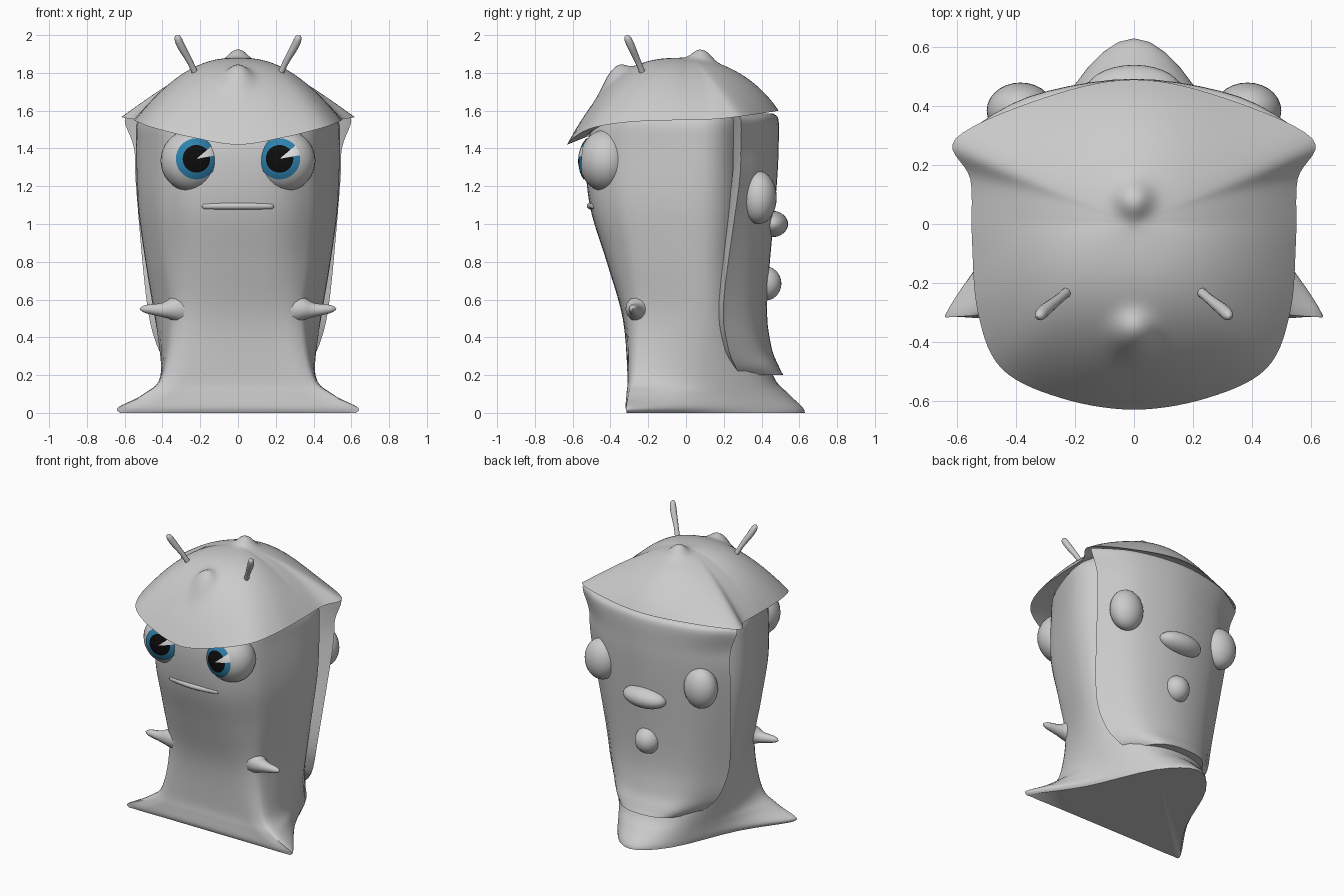
import bpy, bmesh, math
from mathutils import Vector

if "Cube" in bpy.data.objects:
    bpy.data.objects.remove(bpy.data.objects["Cube"])


def mat(name, rgb):
    m = bpy.data.materials.new(name)
    m.diffuse_color = (*rgb, 1)
    m.use_nodes = True
    m.node_tree.nodes["Principled BSDF"].inputs["Base Color"].default_value = m.diffuse_color
    return m


GREY = mat("clay grey", (0.6, 0.6, 0.6))
BLUE = mat("iris blue", (0.027, 0.22, 0.42))
BLACK = mat("pupil black", (0.004, 0.004, 0.004))
WHITE = mat("glint white", (1.0, 1.0, 1.0))


def spline(pts, n, closed=False):
    """Smooth curve passing through every point."""
    pts = [Vector(p) for p in pts]
    k, out = len(pts), []
    for i in range(k if closed else k - 1):
        if closed:
            a, b, c, d = (pts[(i + j) % k] for j in (-1, 0, 1, 2))
        else:
            a, b, c, d = pts[max(i - 1, 0)], pts[i], pts[i + 1], pts[min(i + 2, k - 1)]
        for s in range(n):
            u = s / n
            out.append(0.5 * (2 * b + (c - a) * u + (2 * a - 5 * b + 4 * c - d) * u ** 2
                              + (3 * b - a - 3 * c + d) * u ** 3))
    return out if closed else out + [pts[-1]]


def finish(name, bm, mats, angle=35):
    bmesh.ops.recalc_face_normals(bm, faces=bm.faces)
    me = bpy.data.meshes.new(name)
    bm.to_mesh(me)
    bm.free()
    for m in mats:
        me.materials.append(m)
    ob = bpy.data.objects.new(name, me)
    bpy.context.collection.objects.link(ob)
    bpy.ops.object.select_all(action='DESELECT')
    ob.select_set(True)
    bpy.context.view_layer.objects.active = ob
    bpy.ops.object.shade_smooth_by_angle(angle=math.radians(angle))
    return ob


def loft(name, rings, angle=35):
    bm = bmesh.new()
    rows = [[bm.verts.new(p) for p in r] for r in rings]
    n = len(rows[0])
    for a, b in zip(rows, rows[1:]):
        for i in range(n):
            j = (i + 1) % n
            bm.faces.new((a[i], a[j], b[j], b[i]))
    bm.faces.new(rows[0])
    bm.faces.new(rows[-1])
    return finish(name, bm, [GREY], angle)


def across(rings, n):
    """Smooth a stack of equal rings along its length."""
    cols = [spline(c, n) for c in zip(*rings)]
    return [list(r) for r in zip(*cols)]


def mirrored(half):
    """Half outline from front centre to back centre, completed on the -x side."""
    return list(half) + [(-p[0], *p[1:]) for p in half[-2:0:-1]]


def blob(name, loc, radii):
    bm = bmesh.new()
    bmesh.ops.create_uvsphere(bm, u_segments=28, v_segments=18, radius=1)
    bmesh.ops.scale(bm, vec=radii, verts=bm.verts)
    bmesh.ops.translate(bm, vec=loc, verts=bm.verts)
    return finish(name, bm, [GREY], 60)


def tube(name, pts):
    """Round tapered rod; each point is x, y, z, radius."""
    cu = bpy.data.curves.new(name, 'CURVE')
    cu.dimensions = '3D'
    cu.bevel_depth = 1
    cu.bevel_resolution = 4
    cu.use_fill_caps = True
    pts = spline(pts, 5)
    sp = cu.splines.new('POLY')
    sp.points.add(len(pts) - 1)
    for q, p in zip(sp.points, pts):
        q.co = (p[0], p[1], p[2], 1)
        q.radius = max(p[3], 0.001)
    cu.materials.append(GREY)
    ob = bpy.data.objects.new(name, cu)
    bpy.context.collection.objects.link(ob)


# Body: flared triangular foot rising to a broad rounded column
# height, front y, corner x and y, cheek x and y, side x, back corner x and y
body = []
for z, yf, xc, yc, xo, yo, xs, xb, yb in [
        (0, -.31, .58, -.31, .61, -.28, .41, .21, .46),
        (.03, -.32, .59, -.315, .62, -.28, .42, .21, .46),
        (.10, -.315, .43, -.31, .50, -.26, .40, .23, .42),
        (.20, -.31, .35, -.30, .405, -.23, .39, .25, .38),
        (.50, -.335, .31, -.295, .37, -.21, .44, .30, .28),
        (.80, -.42, .33, -.34, .41, -.23, .49, .33, .27),
        (1.1, -.51, .35, -.40, .44, -.26, .53, .36, .28),
        (1.4, -.53, .33, -.42, .43, -.28, .54, .36, .28),
        (1.55, -.47, .33, -.39, .43, -.26, .53, .36, .28),
        (1.62, -.42, .28, -.35, .36, -.24, .44, .34, .26)]:
    ys = .02 + .4 * min(z, .2)
    tail = .08 + .09 * max(0, 1 - z / .2)
    half = [(0, yf, z), (.6 * xc, yf + .2 * (yc - yf), z), (xc, yc, z), (xo, yo, z),
            (xs, ys, z), (xb, yb, z), (0, yb + tail, z)]
    body.append(spline(mirrored(half), 4, True))
loft("body", across(body, 5), 50)

# Back shell: height, half width, edge y, middle y, centre y
shell = []
for z, w, ye, ym, yb in [
        (.20, .29, .29, .47, .515), (.25, .36, .26, .44, .49), (.36, .43, .22, .39, .45),
        (.60, .485, .20, .37, .43), (1.20, .54, .28, .42, .48),
        (1.40, .55, .29, .43, .49), (1.55, .60, .29, .43, .49), (1.585, .54, .26, .40, .46)]:
    arc = spline([(w, ye, z), (.6 * w, ym, z), (0, yb, z), (-.6 * w, ym, z), (-w, ye, z)], 5)
    shell.append([Vector((w - .10, ye - .04, z))] + arc + [Vector((.10 - w, ye - .04, z))])
loft("back_shell", across(shell, 5))

# Hood: peaked brim outline, domed toward the crown with two soft knobs
rim = spline(mirrored([(0, -.63, 1.42), (.25, -.59, 1.46), (.45, -.49, 1.51), (.53, -.3, 1.54),
                       (.55, -.05, 1.55), (.555, .15, 1.555), (.605, .29, 1.57),
                       (.3, .43, 1.59), (0, .49, 1.60)]), 7, True)
TOP = 1.88
KNOBS = [(-.38, .065, .07), (.085, .05, .06)]  # y, height, spread
hood = [[Vector((p.x * .84, p.y * .84, p.z + .04)) for p in rim], rim]
for k in range(1, 34):
    t = 1 - k * .03 if k > 1 else .985
    ring = []
    for p in rim:
        r = math.hypot(p.x, p.y)
        front = max(0, -p.y / r)
        lift = 1 - t ** (1.9 + 1.2 * front)
        # outline eases from the brim shape to a circle at the crown
        m = t * (t * t + (1 - t * t) * .56 / r)
        q = Vector((p.x * m, p.y * m, p.z + (TOP - p.z) * lift))
        for ky, h, s in KNOBS:
            q.z += h * math.exp(-((q.x / s) ** 2 + ((q.y - ky) / s) ** 2) ** 1.3)
        ring.append(q)
    hood.append(ring)
loft("hood", hood, 50)

# Face on the back shell
blob("back_mouth", (0, .455, 1.0), (.16, .085, .07))
blob("back_nose", (0, .42, .685), (.085, .085, .09))

# Mouth slit on the front
lip = [(x / 100, -.507 + .75 * (x / 100) ** 2, 1.095, .018 if abs(x) < 17 else .010)
       for x in (-17.8, -16.5, 0, 16.5, 17.8)]
tube("front_mouth", lip)

EYE_R = (.165, .14, .165)
for side, s in (("left", -1), ("right", 1)):
    blob(side + "_back_eye", (s * .385, .385, 1.14), (.115, .095, .14))
    # Side spikes and antennae
    tube(side + "_spike", [(s * .27, -.22, .55, .10), (s * .34, -.26, .55, .065),
                           (s * .40, -.27, .545, .038), (s * .49, -.28, .55, .021),
                           (s * .52, -.28, .55, .003)])
    tube(side + "_antenna", [(s * .21, -.215, 1.76, .018), (s * .25, -.25, 1.85, .016),
                             (s * .30, -.29, 1.94, .021), (s * .32, -.31, 1.985, .018),
                             (s * .327, -.315, 2.0, .002)])
    # Bulging front eye
    eye = Vector((s * .245, -.425, 1.335))
    blob(side + "_eye", eye, EYE_R)
    # Iris, pupil and wedge glint laid on the eye surface
    bm = bmesh.new()
    radii = (.002, .037, .073, .09, .109)
    grid = []
    for r in radii:
        row = []
        for i in range(36):
            a = math.radians(10 * i)
            x, z = s * .22 + r * math.cos(a), 1.345 + r * math.sin(a)
            d = 1 - ((x - eye.x) / EYE_R[0]) ** 2 - ((z - eye.z) / EYE_R[2]) ** 2
            row.append(bm.verts.new((x, eye.y - EYE_R[1] * math.sqrt(max(d, 0)) - .006, z)))
        grid.append(row)
    for k in range(len(radii) - 1):
        for i in range(36):
            j = (i + 1) % 36
            f = bm.faces.new((grid[k][i], grid[k][j], grid[k + 1][j], grid[k + 1][i]))
            f.material_index = 2 if 1 <= i <= 3 else (1 if k < 2 else 0)
    bm.faces.new(grid[0]).material_index = 1
    finish(side + "_iris", bm, [BLUE, BLACK, WHITE])
